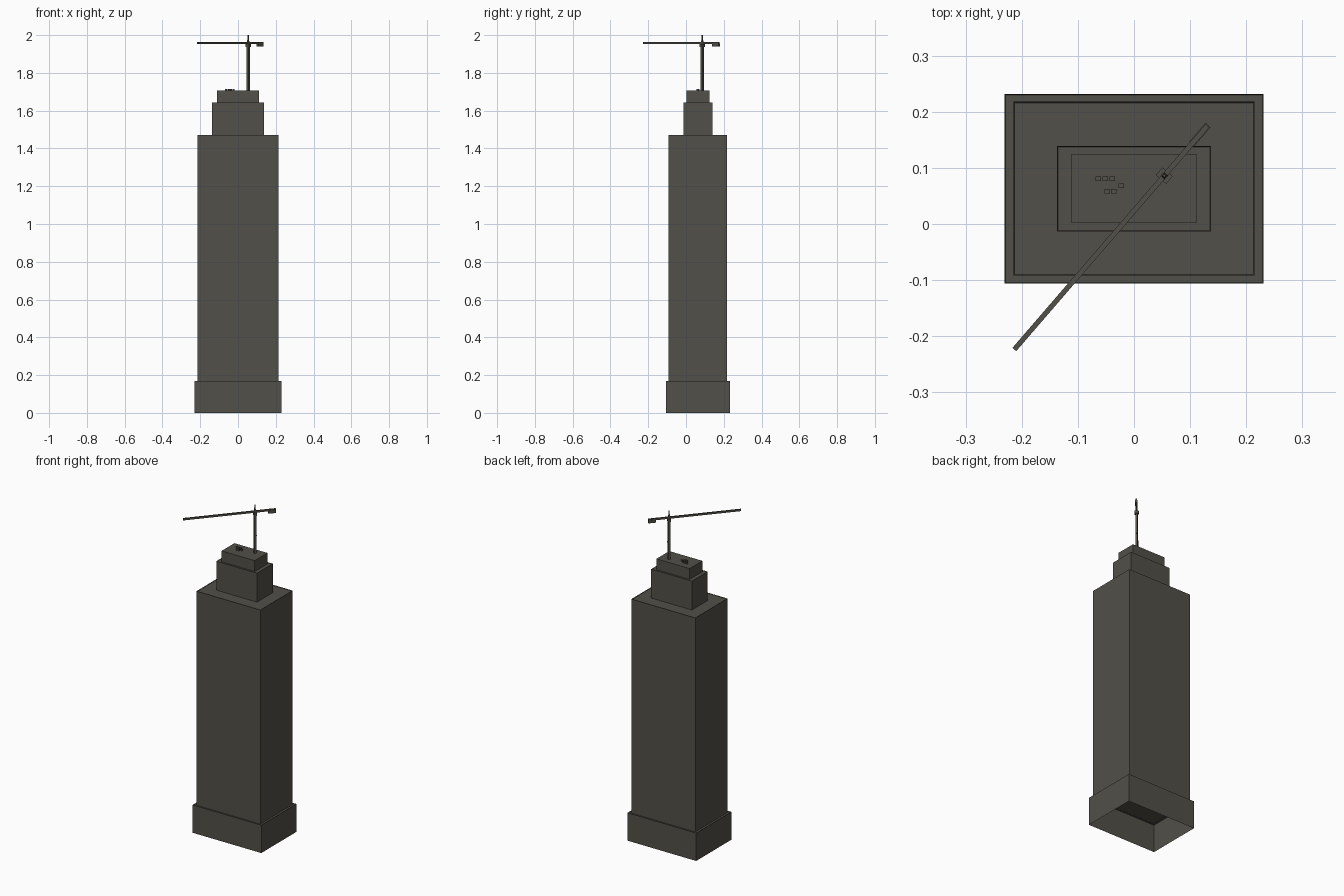
import bpy, bmesh, math
from mathutils import Matrix, Vector

if "Cube" in bpy.data.objects:
    bpy.data.objects.remove(bpy.data.objects["Cube"])

CY = 0.063                      # centre line of the tower in y
MAST = Vector((0.054, 0.086, 0))
TURN = Matrix.Translation(MAST) @ Matrix.Rotation(math.radians(49.2), 4, 'Z')

mat = bpy.data.materials.new("dark_concrete")
mat.diffuse_color = (0.085, 0.08, 0.066, 1)
mat.use_nodes = True
mat.node_tree.nodes["Principled BSDF"].inputs["Base Color"].default_value = mat.diffuse_color


def finish(name, bm, matrix=Matrix()):
    me = bpy.data.meshes.new(name)
    bm.to_mesh(me)
    bm.free()
    me.materials.append(mat)
    ob = bpy.data.objects.new(name, me)
    ob.matrix_world = matrix
    bpy.context.collection.objects.link(ob)
    return ob


def box_bm(x0, x1, y0, y1, z0, z1):
    bm = bmesh.new()
    m = Matrix.Translation(((x0 + x1) / 2, (y0 + y1) / 2, (z0 + z1) / 2)) \
        @ Matrix.Diagonal((x1 - x0, y1 - y0, z1 - z0, 1))
    bmesh.ops.create_cube(bm, size=1, matrix=m)
    return bm


def tier(name, hx, hy, z0, z1, rim=0.0):
    """Building block open underneath, with an optional thin roof rim."""
    bm = box_bm(-hx, hx, CY - hy, CY + hy, z0, z1)
    bm.normal_update()
    bottom = [f for f in bm.faces if f.normal.z < -0.9]
    bmesh.ops.delete(bm, geom=bottom, context='FACES_ONLY')
    if rim:
        top = [f for f in bm.faces if f.normal.z > 0.9]
        bmesh.ops.inset_region(bm, faces=top, thickness=rim)
        for v in top[0].verts:
            v.co.z -= rim
    return finish(name, bm)


def crane(name, x0, x1, hy, z0, z1, y=0.0):
    return finish(name, box_bm(x0, x1, y - hy, y + hy, z0, z1), TURN)


# Stepped tower
tier("base_block", 0.231, 0.169, 0.0, 0.17, 0.003)
tier("main_shaft", 0.215, 0.155, 0.166, 1.47, 0.003)
tier("upper_setback", 0.137, 0.076, 1.466, 1.643, 0.002)
tier("roof_block", 0.1115, 0.0615, 1.64, 1.707)

# Rooftop units
for i, (x, y) in enumerate([(-0.0635, 0.081), (-0.051, 0.081), (-0.0385, 0.081),
                            (-0.023, 0.068), (-0.048, 0.0585), (-0.036, 0.0585)]):
    finish(f"roof_unit_{i + 1}",
           box_bm(x - 0.005, x + 0.005, y - 0.004, y + 0.004, 1.706, 1.716))

# Crane mast, cab and peak
crane("crane_mast", -0.0065, 0.0065, 0.0065, 1.706, 1.94)
crane("mast_bracket", 0.004, 0.010, 0.002, 1.809, 1.815)
crane("crane_cab", -0.009, 0.009, 0.012, 1.936, 1.953)
bm = bmesh.new()
bmesh.ops.create_cone(bm, cap_ends=True, segments=4, radius1=0.007, radius2=0.003,
                      depth=0.05, matrix=Matrix.Translation((0, 0, 1.975))
                      @ Matrix.Rotation(math.pi / 4, 4, 'Z'))
finish("crane_peak", bm, TURN)

# Crane arm and counterweight
crane("crane_jib", -0.409, 0.118, 0.0045, 1.953, 1.964)
crane("counterweight", 0.075, 0.119, 0.006, 1.939, 1.956)
